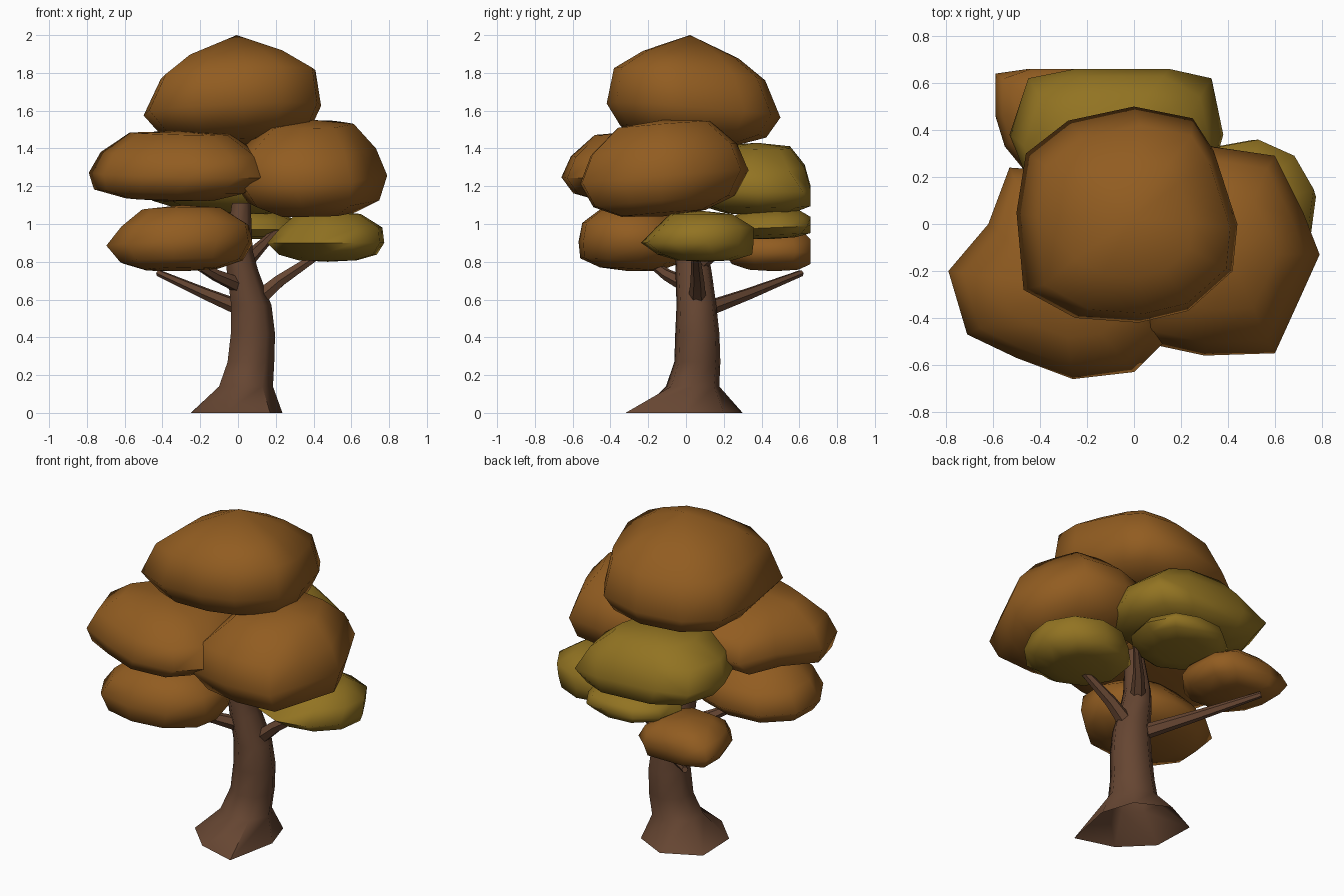
import bpy, bmesh, math
from mathutils import Vector

cube = bpy.data.objects.get("Cube")
if cube:
    bpy.data.objects.remove(cube, do_unlink=True)

BACK = 0.66  # the foliage is cut flat at this depth


def material(name, rgb):
    m = bpy.data.materials.new(name)
    m.use_nodes = True
    color = (*rgb, 1)
    m.diffuse_color = color
    bsdf = m.node_tree.nodes["Principled BSDF"]
    bsdf.inputs["Base Color"].default_value = color
    bsdf.inputs["Roughness"].default_value = 0.9
    return m


bark = material("bark brown", (0.133, 0.061, 0.032))
rust = material("autumn brown", (0.285, 0.108, 0.015))
olive = material("olive yellow", (0.288, 0.173, 0.016))


def loft(name, rings, mat, angle, start=None, end=None):
    """Skin closed rings of points; start and end are optional tip points."""
    bm = bmesh.new()
    loops = [[bm.verts.new(p) for p in ring] for ring in rings]
    n = len(loops[0])
    for low, high in zip(loops, loops[1:]):
        for i in range(n):
            j = (i + 1) % n
            bm.faces.new((low[i], low[j], high[j], high[i]))
    if start is None and end is None:
        bm.faces.new(loops[-1])
    else:
        for loop, tip in ((loops[0], start), (loops[-1], end)):
            v = bm.verts.new(tip)
            for i in range(n):
                bm.faces.new((loop[i], loop[(i + 1) % n], v))
    bmesh.ops.recalc_face_normals(bm, faces=bm.faces)
    mesh = bpy.data.meshes.new(name)
    bm.to_mesh(mesh)
    bm.free()
    mesh.materials.append(mat)
    obj = bpy.data.objects.new(name, mesh)
    bpy.context.collection.objects.link(obj)
    bpy.ops.object.select_all(action="DESELECT")
    obj.select_set(True)
    bpy.context.view_layer.objects.active = obj
    bpy.ops.object.shade_smooth_by_angle(angle=math.radians(angle))


def rounded_box(x0, x1, y0, y1, power=2.4, n=10):
    """Outline between an ellipse and a rectangle."""
    pts = []
    for i in range(n):
        a = math.tau * (i + 0.3) / n
        c, s = math.cos(a), math.sin(a)
        k = (abs(c) ** power + abs(s) ** power) ** (-1 / power)
        pts.append(((x0 + x1) / 2 + (x1 - x0) / 2 * c * k,
                    (y0 + y1) / 2 + (y1 - y0) / 2 * s * k))
    return pts


def foliage(name, mat, outline, bottom, wide, top, tilt=(0, 0), shoulder=0.9,
            lift=(0, 0), sink=(0, 0)):
    """Leaf mass: rings shrink from its widest outline to the top and bottom.
    lift and sink shift the rings above and below sideways."""
    center = Vector([sum(p[k] for p in outline) / len(outline) for k in (0, 1)])
    lift, sink = Vector(lift), Vector(sink)
    up, down = top - wide, wide - bottom

    def ring(scale, z, shift):
        pts = []
        for p in outline:
            d = (Vector(p) - center) * scale
            x, y = center + d + shift
            pts.append((x, min(y, BACK), z + d.dot(Vector(tilt))))
        return pts

    rings = [ring(0.5, bottom + down * 0.08, sink),
             ring(0.84, wide - down * 0.62, sink),
             ring(1, wide, lift * 0),
             ring(0.87, wide + up * 0.48, lift),
             ring(0.55, wide + up * shoulder, lift / 2)]
    loft(name, rings, mat, 80, (*(center + sink), bottom), (*(center + lift / 2), top))


# Large foliage masses
foliage("crown_foliage", rust,
        [(0, .5), (-.28, .44), (-.46, .3), (-.5, .05), (-.47, -.28), (-.25, -.4),
         (.02, -.42), (.23, -.37), (.42, -.2), (.44, 0), (.34, .31), (.25, .45)],
        1.42, 1.6, 2.0, (0.05, -0.08), 0.74, (0.03, -0.02), (0.02, 0))
foliage("middle_right_foliage", rust,
        [(.02, -.5), (.3, -.56), (.6, -.55), (.7, -.33), (.79, -.13), (.72, .05),
         (.6, .29), (.33, .33), (.05, .25), (-.04, -.1)],
        1.04, 1.25, 1.55, (0.02, 0.08), 0.92, (-0.01, 0), (.02, 0))
foliage("middle_left_foliage", rust,
        [(-.79, -.2), (-.71, -.47), (-.5, -.57), (-.26, -.66), (0, -.63),
         (.15, -.48), (.18, -.1), (.02, .2), (-.53, .24), (-.62, 0)],
        1.12, 1.26, 1.49, (-0.02, 0.03), 0.95, (0, 0), (-.05, 0))
foliage("middle_back_foliage", olive,
        [(-.53, .38), (-.45, .62), (-.25, .72), (.15, .72), (.33, .62),
         (.38, .38), (.3, .1), (0, 0), (-.4, .06)],
        1.05, 1.19, 1.43, (-0.05, 0), 0.9, (0, -0.05))

# Small lower foliage masses
foliage("lower_front_foliage", rust, rounded_box(-.7, .08, -.57, .05),
        0.75, 0.89, 1.1, (0.02, -0.06), 0.9, (0.03, -0.02), (0.01, -0.04))
foliage("lower_right_foliage", olive, rounded_box(.15, .78, -.24, .36, 2.0),
        0.8, 0.9, 1.07, (0, 0), 0.9, (0.03, 0.04), (0.01, 0.04))
foliage("lower_back_foliage", olive, rounded_box(-.25, .33, .17, .72, 1.9),
        0.92, 0.98, 1.08, (0, 0.04))
foliage("lowest_back_foliage", rust,
        [(-.59, .64), (-.59, .46), (-.55, .33), (-.46, .22), (-.2, .2),
         (-.06, .35), (-.08, .58), (-.17, .72), (-.45, .72)],
        0.75, 0.85, 0.99, (0, 0), 0.88)


# Trunk: flared open foot, then centre x, centre y, height, half width, half depth
foot = [(.235, 0), (.17, .2), (-.03, .3), (-.25, .19), (-.24, -.08),
        (-.07, -.25), (.17, -.32)]
sections = [(.035, .035, .14, .15, .145),
            (.062, .06, .27, .13, .125), (.073, .06, .42, .123, .12),
            (.065, .055, .57, .112, .108), (.02, .04, .75, .088, .098),
            (0, .03, .86, .077, .087), (.015, .02, 1.11, .052, .057)]
trunk = [[(x, y, 0) for x, y in foot]]
for x, y, z, rx, ry in sections:
    angles = [math.tau * i / len(foot) for i in range(len(foot))]
    trunk.append([(x + rx * math.cos(a), y + ry * math.sin(a), z) for a in angles])
loft("trunk", trunk, bark, 60)


def branch(name, points, radii, sides=6):
    """Tapered limb along a path."""
    pts = [Vector(p) for p in points]
    turn = (pts[-1] - pts[0]).to_track_quat("Z", "Y")
    rings = []
    for p, r in zip(pts, radii):
        rings.append([p + turn @ Vector((r * math.cos(math.tau * i / sides),
                                         r * math.sin(math.tau * i / sides), 0))
                      for i in range(sides)])
    loft(name, rings, bark, 50)


branch("right_branch", [(.08, .06, .58), (.22, .06, .7), (.46, .05, .86)],
       (.05, .036, .02))
branch("back_left_branch", [(.05, .08, .54), (-.17, .33, .63), (-.42, .61, .74)],
       (.045, .032, .018))
branch("front_left_branch", [(.02, .02, .67), (-.12, -.1, .73), (-.28, -.22, .82)],
       (.045, .032, .018))
branch("back_right_branch", [(.03, .07, .79), (.11, .17, .87), (.21, .27, .97)],
       (.045, .032, .018))
